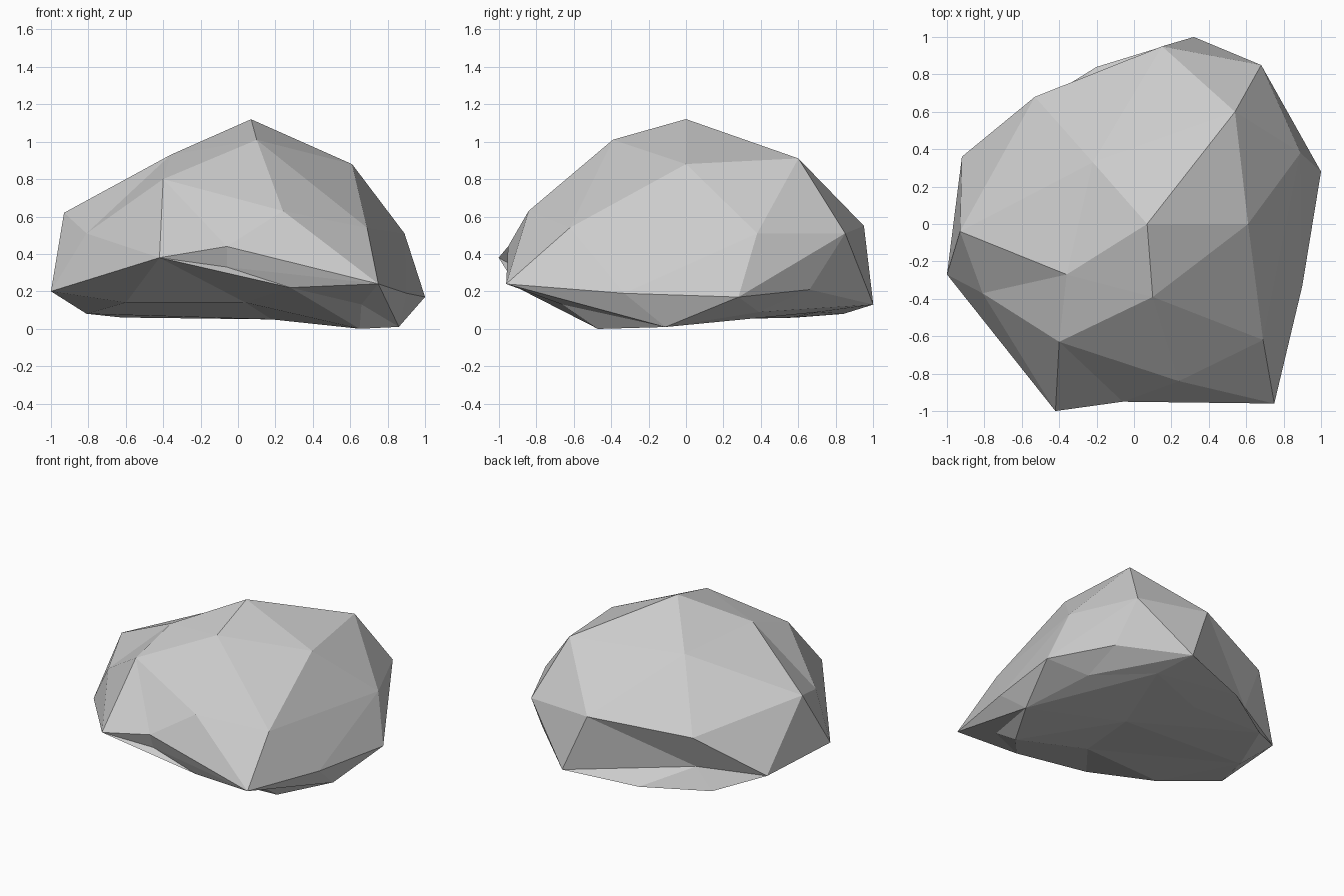
import bpy
import bmesh
from mathutils import Vector

# Remove the default object
default_cube = bpy.data.objects.get("Cube")
if default_cube:
    bpy.data.objects.remove(default_cube, do_unlink=True)

# Rock corners, grouped from the summit down to the base
summit = [
    (.07, 0, 1.12), (.1, -.39, 1.01), (.54, .6, .91), (.61, 0, .88),
    (-.22, .33, .88), (-.4, -.63, .8),
]
shoulder = [
    (-.93, -.04, .62), (.24, -.84, .63), (.69, -.62, .54), (-.53, .68, .47),
    (.15, .95, .55), (.68, .85, .51), (.89, .38, .51),
]
rim = [
    (.75, -.96, .24), (-.42, -1, .38), (-1, -.27, .2), (-.92, .36, .17),
    (.32, 1, .13), (.72, .66, .21), (1, .28, .17), (.9, -.33, .19),
]
base = [
    (.65, -.47, 0), (.86, -.11, .01), (-.2, .84, .08), (-.62, .58, .06),
    (-.81, .15, .08), (-.6, -.47, .14),
]

# Corners in shallow hollows: x, y, z and how far they bulge before sinking in
hollows = [
    (-.36, -.27, .93, 1.1), (-.81, -.37, .51, 1.1), (-.06, -.95, .44, 1.05),
    (-.06, -.91, .33, 1.15), (.28, -.9, .22, 1.12), (-.49, .58, .21, 1.25),
    (.66, -.66, .13, 1.1), (.04, -.44, .14, 1.4), (.18, .13, .05, 1.2),
    (-.06, .56, .06, 1.1), (.73, .39, .09, 1.1), (.39, .71, .09, 1.1),
]
heart = Vector((0, 0, .4))


def make_material(name, color):
    material = bpy.data.materials.new(name)
    material.use_nodes = True
    material.diffuse_color = color
    shader = next(node for node in material.node_tree.nodes
                  if node.type == "BSDF_PRINCIPLED")
    shader.inputs["Base Color"].default_value = color
    shader.inputs["Roughness"].default_value = .9
    return material


def build_rock(name, material):
    bm = bmesh.new()
    resting_place = {}

    # Convex corners stay where they are
    for corner in summit + shoulder + rim + base:
        vert = bm.verts.new(corner)
        resting_place[vert] = Vector(corner)

    # Hollow corners are bulged outward so that the skin includes them
    for *corner, bulge in hollows:
        target = Vector(corner)
        vert = bm.verts.new(heart + (target - heart) * bulge)
        resting_place[vert] = target

    # Wrap the corners in a faceted skin
    bmesh.ops.convex_hull(bm, input=list(bm.verts), use_existing_faces=False)
    loose = [vert for vert in bm.verts if not vert.link_faces]
    for vert in loose:
        del resting_place[vert]
    bmesh.ops.delete(bm, geom=loose, context="VERTS")

    # Sink the hollows back to their final depth
    for vert, target in resting_place.items():
        vert.co = target
    bmesh.ops.recalc_face_normals(bm, faces=list(bm.faces))
    for face in bm.faces:
        face.smooth = False

    mesh = bpy.data.meshes.new(name)
    bm.to_mesh(mesh)
    bm.free()
    mesh.materials.append(material)
    rock = bpy.data.objects.new(name, mesh)
    bpy.context.scene.collection.objects.link(rock)
    return rock


stone_grey = make_material("stone_grey", (.6, .6, .6, 1))
build_rock("boulder", stone_grey)
